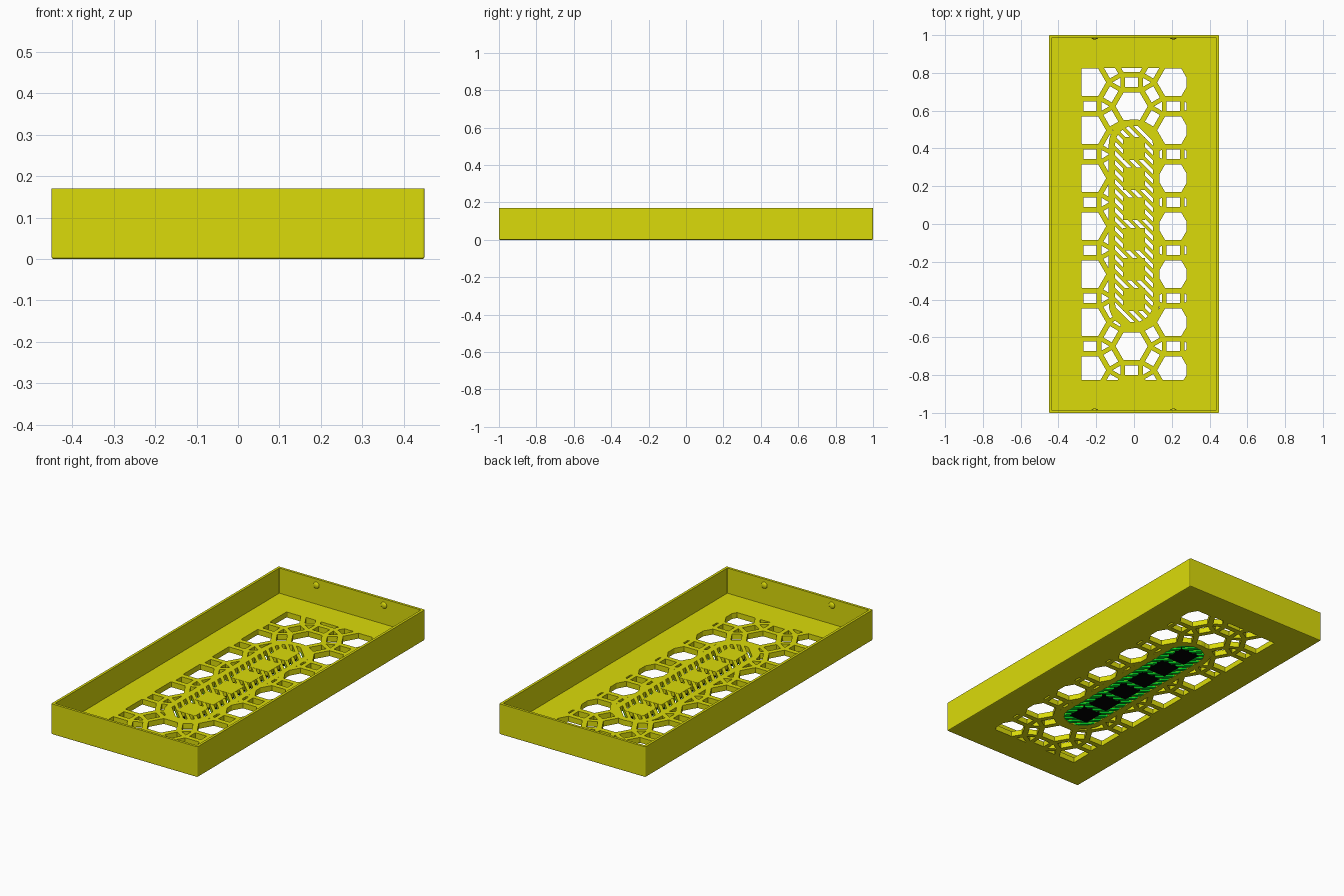
import bpy, bmesh, math
from mathutils import Vector

if "Cube" in bpy.data.objects:
    bpy.data.objects.remove(bpy.data.objects["Cube"])


def material(name, rgb):
    m = bpy.data.materials.new(name)
    m.diffuse_color = (*rgb, 1)
    m.use_nodes = True
    m.node_tree.nodes["Principled BSDF"].inputs["Base Color"].default_value = m.diffuse_color
    return m


YELLOW = material("mustard yellow", (0.71, 0.71, 0.003))
GREEN = material("green", (0.0, 0.7, 0.02))
BLACK = material("black", (0.0, 0.0, 0.0))


def new_object(name, bm, mat):
    bmesh.ops.recalc_face_normals(bm, faces=bm.faces[:])
    mesh = bpy.data.meshes.new(name)
    bm.to_mesh(mesh)
    bm.free()
    ob = bpy.data.objects.new(name, mesh)
    bpy.context.collection.objects.link(ob)
    mesh.materials.append(mat)
    return ob


def skin(bm, a, b):
    """Join two matching loops with quads."""
    for i in range(len(a)):
        j = (i + 1) % len(a)
        bm.faces.new((a[i], a[j], b[j], b[i]))


def add_loop(bm, outline, z):
    return [bm.verts.new((p[0], p[1], z)) for p in outline]


def prisms(name, polys, z0, z1, mat):
    """Upright prisms from a list of outlines."""
    bm = bmesh.new()
    for poly in polys:
        low, top = add_loop(bm, poly, z0), add_loop(bm, poly, z1)
        bm.faces.new(low[::-1])
        bm.faces.new(top)
        skin(bm, low, top)
    return new_object(name, bm, mat)


def clip(poly, normal, limit):
    """Keep the part of a convex outline where dot(p, normal) <= limit."""
    out = []
    n = Vector(normal)
    for i, p in enumerate(poly):
        q = poly[(i + 1) % len(poly)]
        dp, dq = p.dot(n) - limit, q.dot(n) - limit
        if dp <= 0:
            out.append(p)
        if dp * dq < 0:
            out.append(p.lerp(q, dp / (dp - dq)))
    return out


def ngon(x, y, r, sides, turn):
    return [Vector((x + r * math.cos(turn + i * math.tau / sides),
                    y + r * math.sin(turn + i * math.tau / sides))) for i in range(sides)]


def capsule(r, half, steps=20):
    pts = []
    for sign, start in ((1, 0), (-1, math.pi)):
        for i in range(steps + 1):
            a = start + math.pi * i / steps
            pts.append(Vector((r * math.cos(a), sign * half + r * math.sin(a))))
    return pts


def round_rect(hx, hy, r, steps=3):
    """Rounded rectangle outline, always with the same number of points."""
    pts = []
    for k, (sx, sy) in enumerate(((1, 1), (-1, 1), (-1, -1), (1, -1))):
        for i in range(steps + 1):
            a = (k + i / steps) * math.pi / 2
            pts.append((sx * (hx - r) + r * math.cos(a), sy * (hy - r) + r * math.sin(a)))
    return pts


def cut(ob, cutter):
    mod = ob.modifiers.new("cut", 'BOOLEAN')
    mod.operation = 'DIFFERENCE'
    mod.solver = 'EXACT'
    mod.object = cutter
    bpy.context.view_layer.objects.active = ob
    bpy.ops.object.modifier_apply(modifier=mod.name)
    bpy.data.objects.remove(cutter)


# Tray: closed shell swept from the underside, up the outside and down the inside
HEIGHT, FLOOR, WALL = 0.17, 0.03, 0.014
bm = bmesh.new()
loops = [add_loop(bm, round_rect(0.45 - d, 1 - d, r), z) for d, r, z in (
    (0.005, 0.002, 0), (0.0015, 0.004, 0.0015), (0, 0.005, 0.005),
    (0, 0.005, HEIGHT), (WALL, 0.002, HEIGHT), (WALL, 0.002, FLOOR))]
for a, b in zip(loops, loops[1:]):
    skin(bm, a, b)
bm.faces.new(loops[0][::-1])
bm.faces.new(loops[-1])
tray = new_object("tray", bm, YELLOW)

# Lattice openings: hexagons ringed by rectangles and triangles
PITCH = 0.254
COL = PITCH * math.sqrt(3) / 2
holes = []
for c in range(-2, 3):
    for r in range(-5, 6):
        x = -0.0125 + c * COL
        y = -0.012 + r * PITCH + (0 if c % 2 else PITCH / 2)
        holes.append(ngon(x, y, 0.085, 6, 0))
        for a in (30, 90, 150):
            d = Vector((math.cos(math.radians(a)), math.sin(math.radians(a))))
            s = Vector((-d.y, d.x))
            mid = Vector((x, y)) + d * PITCH / 2
            holes.append([mid + d * u * 0.0255 + s * v * 0.035
                          for u, v in ((-1, -1), (1, -1), (1, 1), (-1, 1))])
        for a in (0, math.pi / 3):
            t = PITCH / math.sqrt(3)
            holes.append(ngon(x + t * math.cos(a), y + t * math.sin(a), 0.028, 3, a + math.pi))
clipped = []
for h in holes:
    for normal, limit in (((1, 0), 0.277), ((-1, 0), 0.278), ((0, 1), 0.827), ((0, -1), 0.825)):
        h = clip(h, normal, limit)
    if len(h) > 2:
        clipped.append(h)
cut(tray, prisms("lattice_cutter", clipped, -0.05, 0.08, YELLOW))
cut(tray, prisms("grille_cutter", [capsule(0.134, 0.42)], -0.05, 0.08, YELLOW))

# Capsule frame around the grille
outer, inner = capsule(0.134, 0.42), capsule(0.1, 0.42)
bm = bmesh.new()
loops = [add_loop(bm, o, z) for o, z in
         ((outer, 0), (outer, FLOOR), (inner, FLOOR), (inner, 0))]
for k in range(4):
    skin(bm, loops[k], loops[(k + 1) % 4])
new_object("grille_frame", bm, YELLOW)

# Diagonal grille bars: yellow above, green underneath
STEP, BAR, LAYER = 0.0355, 0.0185, 0.01
n = Vector((1, 1)).normalized()
bars = []
for k in range(-13, 14):
    b = clip(capsule(0.101, 0.42), n, k * STEP + BAR / 2)
    b = clip(b, -n, -k * STEP + BAR / 2) if len(b) > 2 else b
    if len(b) > 2:
        bars.append(b)
prisms("grille_bars_upper", bars, LAYER, FLOOR, YELLOW)
prisms("grille_bars_lower", bars, 0.001, LAYER, GREEN)

# Plain pads along the grille spine: yellow above, black underneath
pads = []
for k in range(6):
    y = 0.4 - k * 0.16
    pads.append([Vector((u * 0.058, y + v * 0.06))
                 for u, v in ((-1, -1), (1, -1), (1, 1), (-1, 1))])
prisms("spine_pads_upper", pads, LAYER, FLOOR + 0.001, YELLOW)
prisms("spine_pads_lower", pads, 0.0, LAYER, BLACK)

# Snap bumps on the inside of the end walls
for side, label in ((-1, "front"), (1, "back")):
    for x in (-0.208, 0.208):
        bm = bmesh.new()
        bmesh.ops.create_uvsphere(bm, u_segments=20, v_segments=12, radius=0.018)
        for v in bm.verts:
            v.co = (v.co.x + x, v.co.y * 0.5 + side * (1 - WALL), v.co.z + 0.135)
        for f in bm.faces:
            f.smooth = True
        new_object(label + "_snap_bump", bm, YELLOW)
